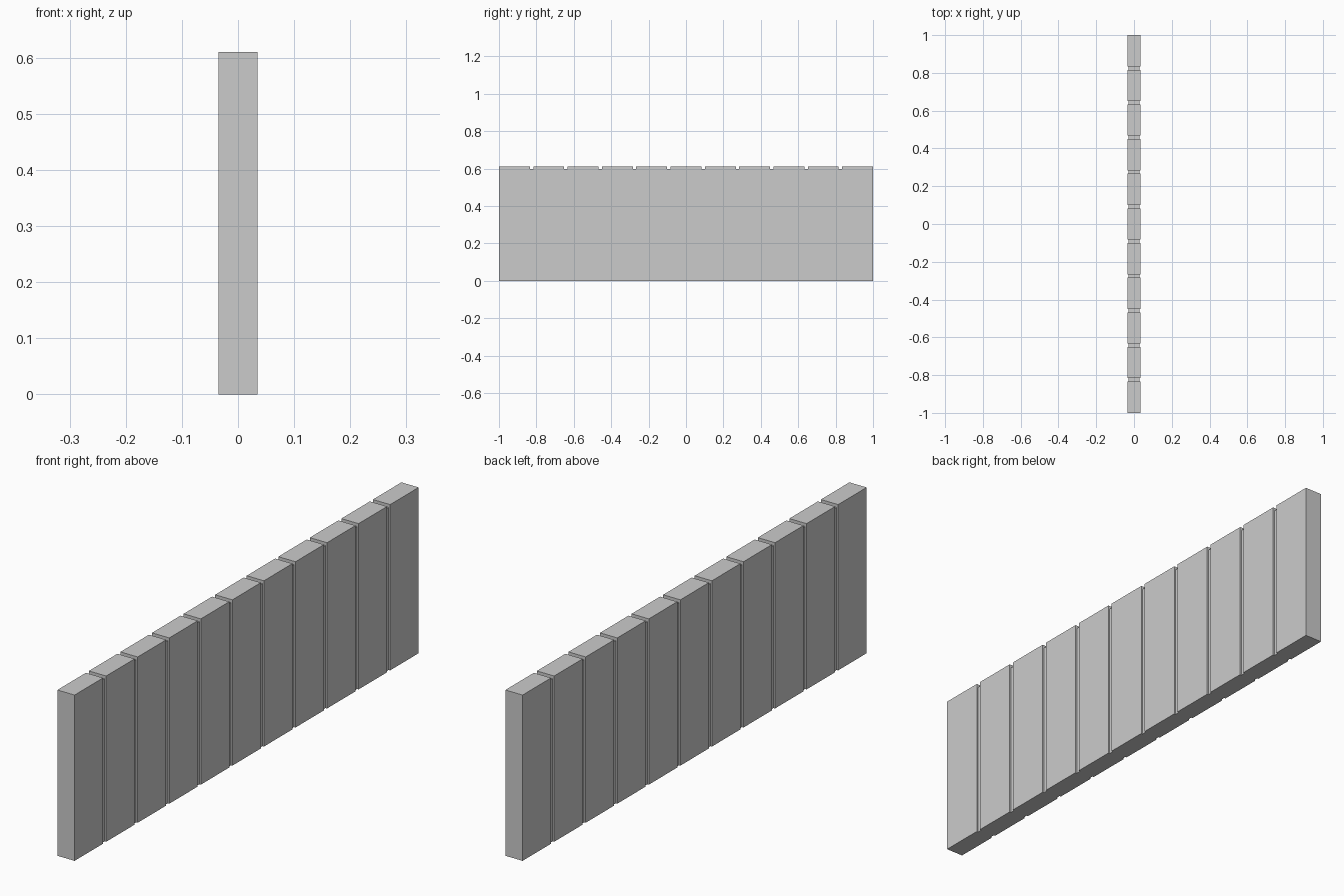
import bpy
import bmesh

if "Cube" in bpy.data.objects:
    bpy.data.objects.remove(bpy.data.objects["Cube"])

PLANKS, LENGTH, GAP = 11, 2.0, 0.018
PLANK = (LENGTH - GAP * (PLANKS - 1)) / PLANKS
OUTER = (0.035, 0.61)    # half thickness, height of a plank
INNER = (0.029, 0.598)   # the same at the bottom of a groove

bm = bmesh.new()


def ring(y, size):
    hx, h = size
    return [bm.verts.new(p) for p in ((-hx, y, 0), (-hx, y, h), (hx, y, h), (hx, y, 0))]


# Cross-sections along the wall: each plank, then each recessed groove
rings = []
for i in range(PLANKS):
    y0 = -LENGTH / 2 + i * (PLANK + GAP)
    y1 = y0 + PLANK
    rings += [ring(y0, OUTER), ring(y1, OUTER)]
    if i < PLANKS - 1:
        rings += [ring(y1, INNER), ring(y1 + GAP, INNER)]

# Sides, top and groove walls
for a, b in zip(rings, rings[1:]):
    for j in range(3):
        bm.faces.new((a[j], a[j + 1], b[j + 1], b[j]))

# Ends and one flush, notched underside
bm.faces.new(rings[0])
bm.faces.new(rings[-1])
bm.faces.new([r[0] for r in rings] + [r[3] for r in reversed(rings)])
bmesh.ops.recalc_face_normals(bm, faces=bm.faces)

mesh = bpy.data.meshes.new("plank_panel")
bm.to_mesh(mesh)
bm.free()
panel = bpy.data.objects.new("plank_panel", mesh)
bpy.context.collection.objects.link(panel)
